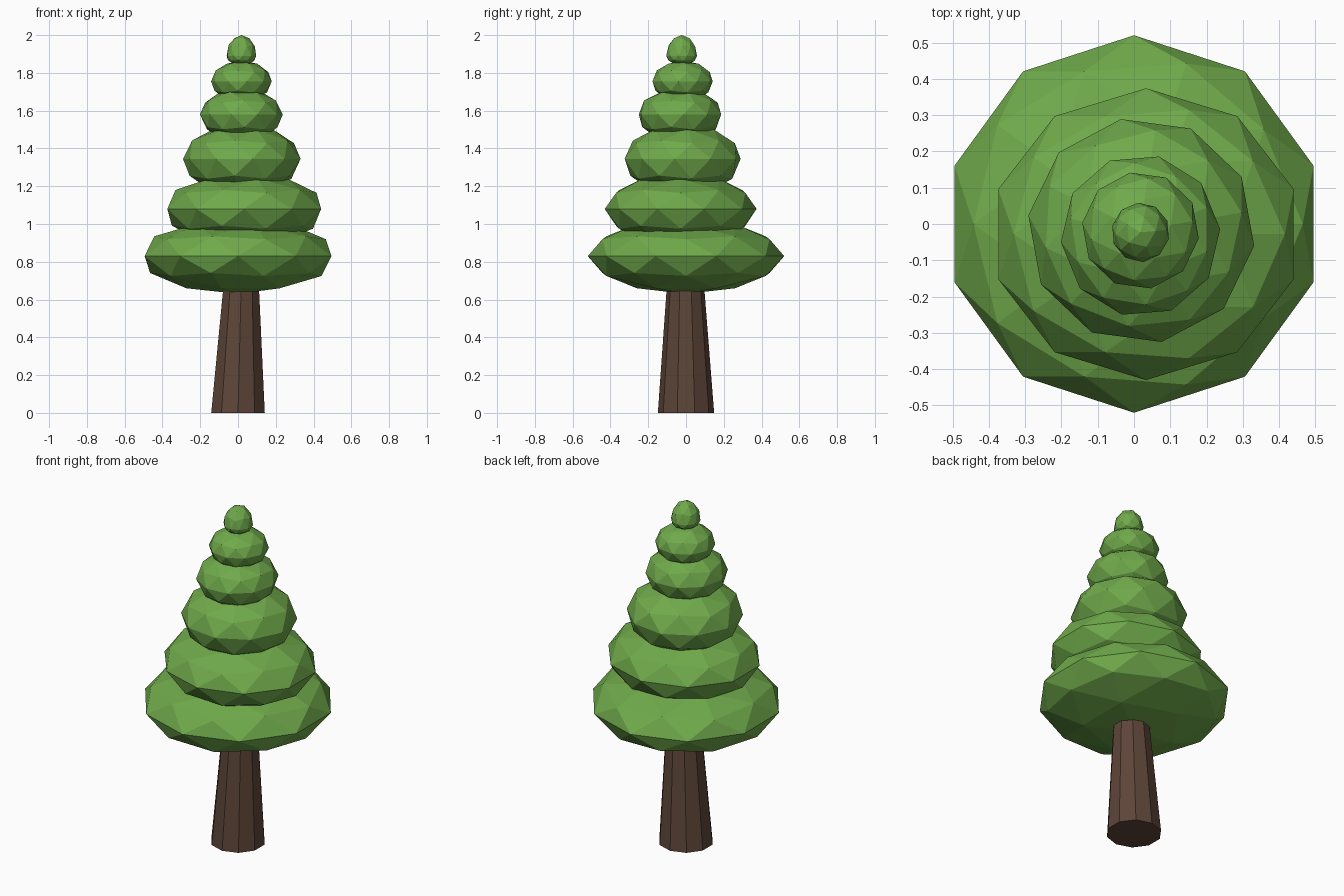
import bpy, bmesh
from math import radians
from mathutils import Matrix

if "Cube" in bpy.data.objects:
    bpy.data.objects.remove(bpy.data.objects["Cube"])


def material(name, color):
    m = bpy.data.materials.new(name)
    m.diffuse_color = color
    m.use_nodes = True
    m.node_tree.nodes["Principled BSDF"].inputs["Base Color"].default_value = m.diffuse_color
    return m


def add_object(name, bm, mat):
    me = bpy.data.meshes.new(name)
    bm.to_mesh(me)
    bm.free()
    me.materials.append(mat)
    ob = bpy.data.objects.new(name, me)
    bpy.context.collection.objects.link(ob)
    return ob


green = material("foliage_green", (0.16, 0.40, 0.07, 1))
brown = material("bark_brown", (0.11, 0.06, 0.04, 1))

# Trunk: tapered ten-sided column leaning slightly, ending inside the foliage
bm = bmesh.new()
bmesh.ops.create_cone(bm, cap_ends=True, segments=10, radius1=0.149, radius2=0.095, depth=0.72,
                      matrix=Matrix.Translation((0, 0, 0.36)))
for v in bm.verts:
    if v.co.z > 0.5:
        v.co.x += 0.018
        v.co.y -= 0.003
add_object("trunk", bm, brown)

# Foliage tiers: centre, radii in x and y, height above and below centre, turn
tiers = [
    ((0.000, 0.000, 0.83), (0.520, 0.520), 0.20, 0.20, 0),
    ((0.033, -0.028, 1.08), (0.428, 0.402), 0.19, 0.20, 0),
    ((0.020, -0.018, 1.345), (0.314, 0.312), 0.185, 0.20, 10.3),
    ((0.018, -0.032, 1.58), (0.220, 0.224), 0.14, 0.15, 22.6),
    ((0.018, -0.018, 1.755), (0.162, 0.162), 0.11, 0.11, 10.3),
    ((0.018, -0.023, 1.89), (0.080, 0.082), 0.11, 0.05, 5),
]
for i, (centre, (rx, ry), up, down, turn) in enumerate(tiers):
    bm = bmesh.new()
    bmesh.ops.create_icosphere(bm, subdivisions=2, radius=1)
    bmesh.ops.rotate(bm, verts=bm.verts, matrix=Matrix.Rotation(radians(turn), 3, 'Z'))
    for v in bm.verts:
        v.co.x = v.co.x * rx + centre[0]
        v.co.y = v.co.y * ry + centre[1]
        v.co.z = v.co.z * (up if v.co.z > 0 else down) + centre[2]
    add_object(f"foliage_tier_{i + 1}", bm, green)
